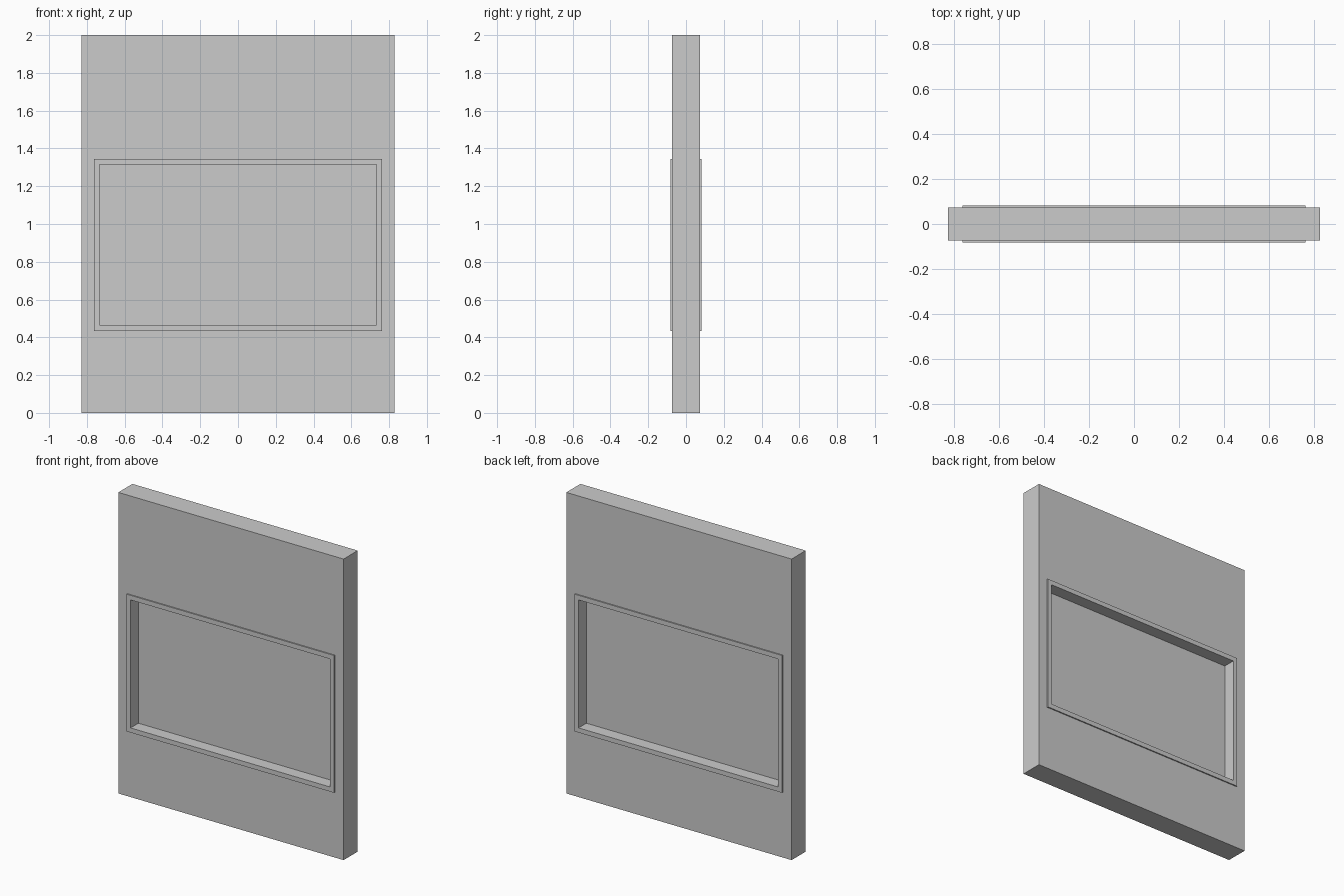
import bpy
import bmesh

if "Cube" in bpy.data.objects:
    bpy.data.objects.remove(bpy.data.objects["Cube"])

# Main sizes
WALL_X, WALL_TOP, WALL_Y = 0.828, 2.0, 0.074
FRAME_X, FRAME_Z0, FRAME_Z1, FRAME_Y = 0.763, 0.433, 1.345, 0.082
BORDER = 0.031


def grey(name, value):
    mat = bpy.data.materials.new(name)
    mat.diffuse_color = (value, value, value, 1)
    mat.use_nodes = True
    mat.node_tree.nodes["Principled BSDF"].inputs["Base Color"].default_value = mat.diffuse_color
    return mat


def add_object(name, bm, mat):
    bmesh.ops.recalc_face_normals(bm, faces=bm.faces)
    mesh = bpy.data.meshes.new(name)
    bm.to_mesh(mesh)
    bm.free()
    mesh.materials.append(mat)
    obj = bpy.data.objects.new(name, mesh)
    bpy.context.collection.objects.link(obj)
    return obj


def rect(x, z0, z1):
    return [(-x, z0), (x, z0), (x, z1), (-x, z1)]


def ring(name, outer, inner, y0, y1, mat):
    """Rectangular slab with a rectangular opening, from y0 to y1."""
    bm = bmesh.new()
    loops = [[bm.verts.new((x, y, z)) for x, z in pts]
             for pts, y in ((outer, y0), (outer, y1), (inner, y1), (inner, y0))]
    for i in range(4):
        a, b = loops[i], loops[(i + 1) % 4]
        for j in range(4):
            k = (j + 1) % 4
            bm.faces.new((a[j], a[k], b[k], b[j]))
    return add_object(name, bm, mat)


light = grey("light_grey", 0.8)
dark = grey("dark_grey", 0.68)

wall = rect(WALL_X, 0, WALL_TOP)
frame = rect(FRAME_X, FRAME_Z0, FRAME_Z1)
opening = rect(FRAME_X - BORDER, FRAME_Z0 + BORDER, FRAME_Z1 - BORDER)

# Wall: front and back layers meeting at the middle
ring("wall_front", wall, frame, -WALL_Y, 0, light)
ring("wall_back", wall, frame, 0, WALL_Y, dark)

# Window frame, slightly proud of the wall on both sides
ring("window_frame", frame, opening, -FRAME_Y, FRAME_Y, light)

# Glass: a single pane in the middle of the frame
bm = bmesh.new()
bm.faces.new([bm.verts.new((x, 0, z)) for x, z in opening])
add_object("window_glass", bm, dark)
